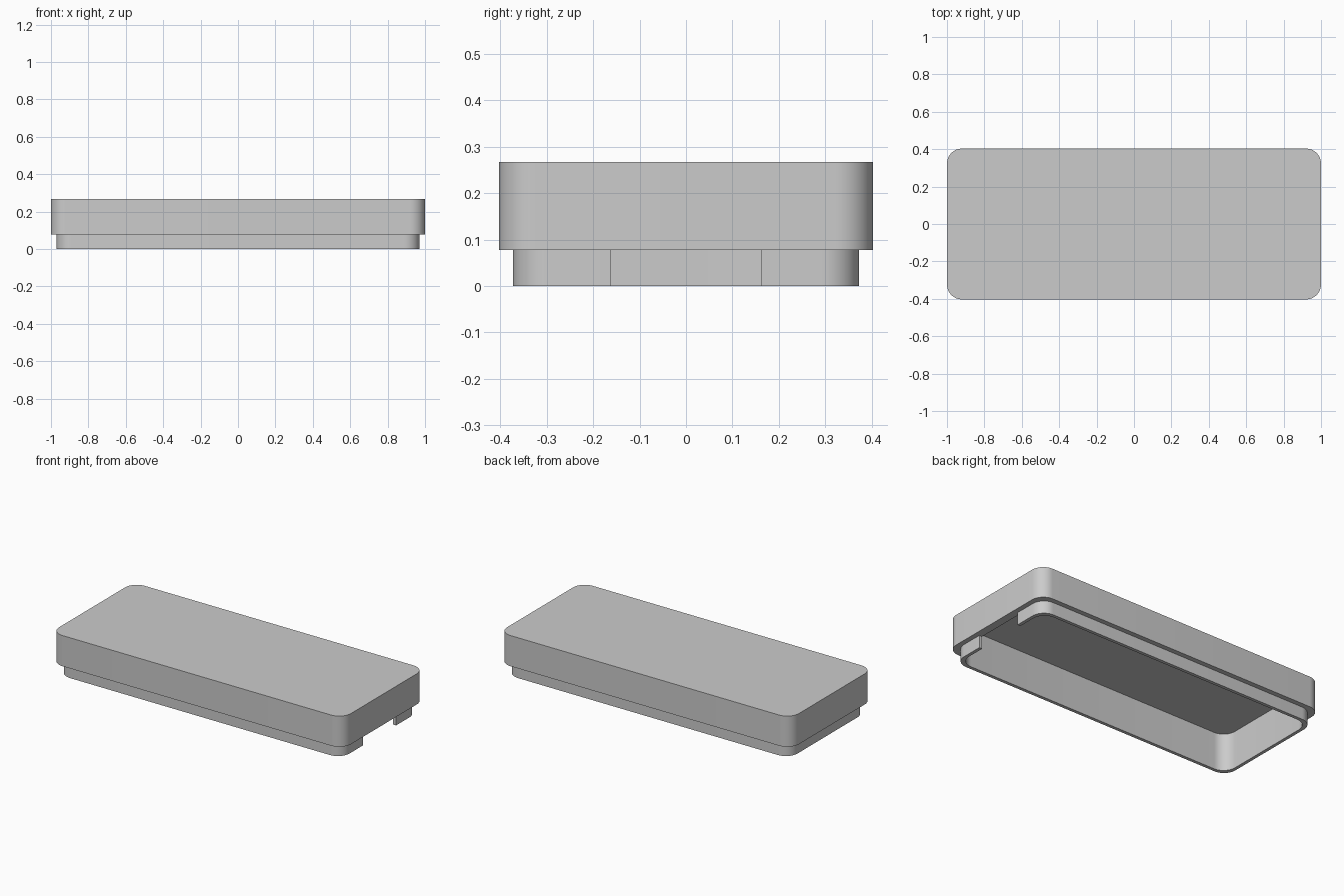
import bpy, bmesh, math

if "Cube" in bpy.data.objects:
    bpy.data.objects.remove(bpy.data.objects["Cube"], do_unlink=True)

HALF_X, HALF_Y, RADIUS = 1.0, 0.403, 0.08
TOP, CEILING, RIM = 0.267, 0.23, 0.077
LIP_INSET, WALL = 0.03, 0.05
NOTCH = 0.163
STEPS = 12

grey = bpy.data.materials.new("plain grey")
grey.use_nodes = True
colour = (0.6, 0.6, 0.6, 1)
grey.diffuse_color = colour
grey.node_tree.nodes["Principled BSDF"].inputs["Base Color"].default_value = colour


def outline(inset):
    """Rounded rectangle, counter-clockwise from the middle of the +x end."""
    cx, cy = HALF_X - inset - RADIUS, HALF_Y - inset - RADIUS
    pts = []
    for q, (sx, sy) in enumerate([(1, 1), (-1, 1), (-1, -1), (1, -1)]):
        for i in range(STEPS + 1):
            a = math.pi / 2 * (q + i / STEPS)
            pts.append((sx * cx + RADIUS * math.cos(a), sy * cy + RADIUS * math.sin(a)))
    return pts


def add_ring(bm, pts, z):
    return [bm.verts.new((x, y, z)) for x, y in pts]


def bridge(bm, a, b, closed=True):
    n = len(a)
    for i in range(n if closed else n - 1):
        j = (i + 1) % n
        bm.faces.new((a[i], a[j], b[j], b[i]))


def finish(bm, name):
    bmesh.ops.recalc_face_normals(bm, faces=bm.faces)
    mesh = bpy.data.meshes.new(name)
    bm.to_mesh(mesh)
    bm.free()
    mesh.materials.append(grey)
    obj = bpy.data.objects.new(name, mesh)
    bpy.context.collection.objects.link(obj)
    bpy.ops.object.select_all(action='DESELECT')
    obj.select_set(True)
    bpy.context.view_layer.objects.active = obj
    bpy.ops.object.shade_smooth_by_angle(angle=math.radians(30))


# Lid shell: outer wall, underside rim and hollow interior
bm = bmesh.new()
rings = [add_ring(bm, outline(inset), z) for inset, z in
         [(0, TOP), (0, RIM), (WALL, RIM), (WALL, CEILING)]]
for a, b in zip(rings, rings[1:]):
    bridge(bm, a, b)
bm.faces.new(rings[0])
bm.faces.new(rings[-1])
finish(bm, "lid_shell")

# Inset lip: an open wall around the rim, with a gap at the +x end
bm = bmesh.new()
paths = []
for inset in (LIP_INSET, WALL):
    x = HALF_X - inset
    paths.append([(x, NOTCH)] + outline(inset) + [(x, -NOTCH)])
section = [add_ring(bm, paths[0], RIM), add_ring(bm, paths[0], 0),
           add_ring(bm, paths[1], 0), add_ring(bm, paths[1], RIM)]
for a, b in zip(section, section[1:]):
    bridge(bm, a, b, closed=False)
for end in (0, -1):
    bm.faces.new([ring[end] for ring in section])
finish(bm, "notched_lip")
